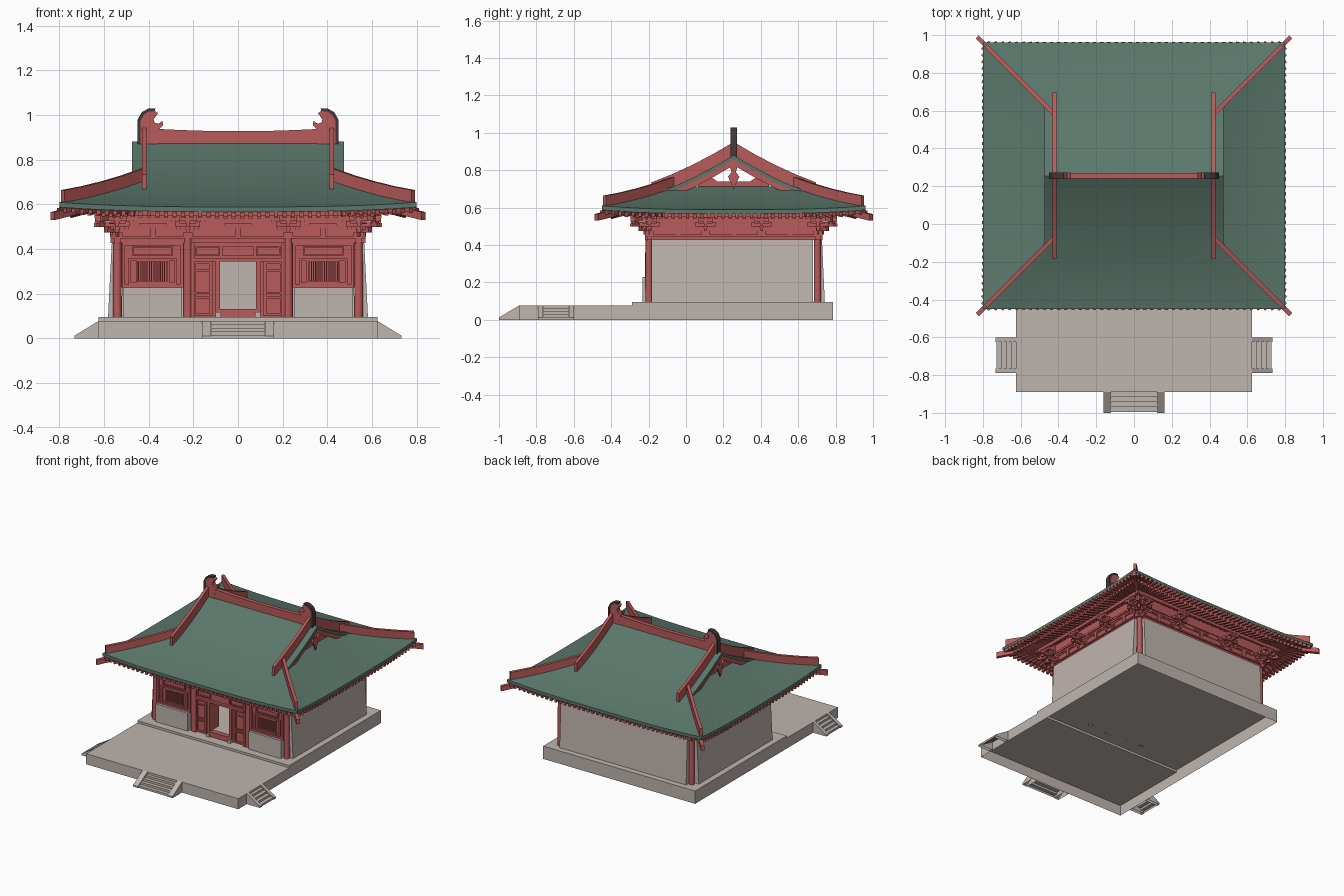
import bpy, bmesh, math
from mathutils import Vector, Matrix

if "Cube" in bpy.data.objects:
    bpy.data.objects.remove(bpy.data.objects["Cube"])

YC = 0.255            # centre of the hall in y
RX, RY = 0.80, 0.705  # half size of the roof at the eaves
GX = 0.475            # half length of the upper roof


def mat(name, c):
    m = bpy.data.materials.new(name)
    m.diffuse_color = (*c, 1)
    m.use_nodes = True
    m.node_tree.nodes["Principled BSDF"].inputs["Base Color"].default_value = m.diffuse_color
    return m


RED = mat("red timber", (0.48, 0.103, 0.10))
GREEN = mat("green tile", (0.105, 0.187, 0.148))
STONE = mat("grey stone", (0.52, 0.46, 0.425))
DARK = mat("dark spine", (0.055, 0.04, 0.04))


def box(bm, x0, x1, y0, y1, z0, z1):
    m = Matrix.Translation(((x0+x1)/2, (y0+y1)/2, (z0+z1)/2)) @ Matrix.Diagonal((x1-x0, y1-y0, z1-z0, 1))
    return bmesh.ops.create_cube(bm, size=1, matrix=m)['verts']


def obox(bm, o, n, u0, u1, v0, v1, z0, z1):
    """Box at o: u runs outward along n, v runs sideways."""
    vs = box(bm, u0, u1, v0, v1, z0, z1)
    bmesh.ops.transform(bm, verts=vs, matrix=Matrix.Translation((*o, 0)) @ Matrix.Rotation(math.atan2(n[1], n[0]), 4, 'Z'))


def bar(bm, pts, w, h):
    """Rectangular bar swept along a path; pts lie on its bottom."""
    rings = []
    d = Vector(pts[-1]) - Vector(pts[0])
    s = Vector((-d.y, d.x, 0)).normalized() * w / 2
    for p in map(Vector, pts):
        up = Vector((0, 0, h))
        rings.append([bm.verts.new(q) for q in (p-s, p+s, p+s+up, p-s+up)])
    for a, b in zip(rings, rings[1:]):
        for i in range(4):
            bm.faces.new((a[i], a[(i+1) % 4], b[(i+1) % 4], b[i]))
    bm.faces.new(rings[0])
    bm.faces.new(rings[-1])


def extr(bm, pts, axis, a0, a1):
    """Extrude a profile along x (points y,z) or along y (points x,z)."""
    f = (lambda p, a: (a, p[0], p[1])) if axis == 'x' else (lambda p, a: (p[0], a, p[1]))
    A, B = ([bm.verts.new(f(p, a)) for p in pts] for a in (a0, a1))
    n = len(pts)
    for i in range(n):
        bm.faces.new((A[i], A[(i+1) % n], B[(i+1) % n], B[i]))
    bm.faces.new(A)
    bm.faces.new(B)


def column(bm, x, y, r, z0, z1):
    bmesh.ops.create_cone(bm, cap_ends=True, segments=16, radius1=r, radius2=r*0.9, depth=z1-z0,
                          matrix=Matrix.Translation((x, y, (z0+z1)/2)))


def finish(bm, name, m, mirror="", dy=YC, hollow=False):
    for ax in mirror:
        g = bmesh.ops.duplicate(bm, geom=bm.verts[:] + bm.edges[:] + bm.faces[:])['geom']
        vs = [v for v in g if isinstance(v, bmesh.types.BMVert)]
        bmesh.ops.scale(bm, verts=vs, vec=(-1, 1, 1) if ax == 'x' else (1, -1, 1))
    bmesh.ops.recalc_face_normals(bm, faces=bm.faces[:])
    if hollow:                              # open underside
        low = [f for f in bm.faces if all(abs(v.co.z) < 1e-5 for v in f.verts)]
        bmesh.ops.delete(bm, geom=low, context='FACES_ONLY')
    bmesh.ops.translate(bm, verts=bm.verts[:], vec=(0, dy, 0))
    me = bpy.data.meshes.new(name)
    bm.to_mesh(me)
    bm.free()
    ob = bpy.data.objects.new(name, me)
    bpy.context.collection.objects.link(ob)
    me.materials.append(m)
    bpy.ops.object.select_all(action='DESELECT')
    ob.select_set(True)
    bpy.context.view_layer.objects.active = ob
    bpy.ops.object.shade_smooth_by_angle(angle=math.radians(30))


def height(d, t):
    lift = 0.021 * min(t, 1)**3 * max(0, 1 - d/0.4)
    return 0.589 + 0.21*d + 0.29*d*d + lift


def roof_z(x, y):
    dx, dy = RX - abs(x), RY - abs(y)
    d = max(min(dx, dy), 0)
    return height(d, abs(x)/(RX-d) if dy <= dx else abs(y)/(RY-d))


# platform with lower terrace, open below
bm = bmesh.new()
extr(bm, [(-0.89, 0), (-0.89, 0.078), (-0.29, 0.078), (-0.29, 0.095), (0.785, 0.095), (0.785, 0)], 'x', -0.625, 0.625)
finish(bm, "platform", STONE, dy=0, hollow=True)


# stairs with sloping cheeks
def stair(name, loc, ang, hw, cw, depth, h=0.078):
    bm = bmesh.new()
    steps = [(0, 0)]
    for i in range(4):
        y = -depth*(1-i/4) + 0.004
        steps += [(y, h*i/5), (y, h*(i+1)/5)]
    extr(bm, steps + [(0, h*4/5)], 'x', -hw+cw, hw-cw)
    for s in (-1, 1):
        extr(bm, [(0, 0), (-depth, 0), (-depth, 0.012), (0, h)], 'x', s*hw, s*(hw-cw))
    bmesh.ops.transform(bm, verts=bm.verts[:], matrix=Matrix.Translation(loc) @ Matrix.Rotation(ang, 4, 'Z'))
    finish(bm, name, STONE, dy=0, hollow=True)


stair("front_stair", (0, -0.89, 0), 0, 0.162, 0.04, 0.11)
stair("right_stair", (0.625, -0.695, 0), math.pi/2, 0.095, 0.025, 0.108)
stair("left_stair", (-0.625, -0.695, 0), -math.pi/2, 0.095, 0.025, 0.108)

# battered side and back walls, sills below the windows
bm = bmesh.new()
for s in (-1, 1):
    extr(bm, [(s*0.53, 0.095), (s*0.582, 0.095), (s*0.565, 0.43), (s*0.53, 0.43)], 'y', -0.44, 0.425)
    box(bm, min(s*0.25, s*0.515), max(s*0.25, s*0.515), -0.488, -0.43, 0.095, 0.228)
    box(bm, s*0.088-0.012, s*0.088+0.012, -0.485, -0.46, 0.095, 0.118)
extr(bm, [(0.43, 0.095), (0.487, 0.095), (0.472, 0.43), (0.43, 0.43)], 'x', -0.52, 0.52)
finish(bm, "masonry_walls", STONE)

# columns
bm = bmesh.new()
for y in (-0.452, 0.448):
    column(bm, 0.54, y, 0.02, 0.095, 0.455)
column(bm, 0.225, -0.452, 0.021, 0.095, 0.455)
finish(bm, "columns", RED, "x")

# tie beams and stacked beams above the walls
bm = bmesh.new()
for z0, z1, t in ((0.428, 0.447, 0.014), (0.447, 0.457, 0.024), (0.457, 0.60, 0.010), (0.497, 0.508, 0.014), (0.53, 0.545, 0.016)):
    for s in (-1, 1):
        box(bm, -0.57, 0.57, s*0.45-t, s*0.45+t, z0, z1)
        box(bm, s*0.54-t, s*0.54+t, -0.475, 0.475, z0, z1)
finish(bm, "wall_beams", RED)


# windows with lattice bars
def frame(bm, x0, x1, z0, z1, w, y0, y1):
    for a in ((x0, x0+w, z0, z1), (x1-w, x1, z0, z1), (x0+w, x1-w, z0, z0+w), (x0+w, x1-w, z1-w, z1)):
        box(bm, a[0], a[1], y0, y1, a[2], a[3])


bm = bmesh.new()
box(bm, 0.24, 0.525, -0.452, -0.442, 0.228, 0.43)
frame(bm, 0.245, 0.52, 0.228, 0.43, 0.014, -0.47, -0.44)
frame(bm, 0.275, 0.49, 0.24, 0.36, 0.010, -0.464, -0.44)
frame(bm, 0.305, 0.455, 0.25, 0.35, 0.006, -0.462, -0.44)
frame(bm, 0.29, 0.475, 0.372, 0.412, 0.007, -0.463, -0.44)
for i in range(17):
    box(bm, 0.311+i*0.0083, 0.315+i*0.0083, -0.459, -0.45, 0.254, 0.346)
finish(bm, "windows", RED, "x")

# doorway: side panels, frame, lintel and opened leaves
bm = bmesh.new()
box(bm, 0.08, 0.21, -0.455, -0.443, 0.095, 0.43)
frame(bm, 0.115, 0.20, 0.10, 0.345, 0.012, -0.465, -0.44)
for z in (0.18, 0.20, 0.30):
    box(bm, 0.12, 0.195, -0.463, -0.44, z, z+0.008)
box(bm, 0.08, 0.10, -0.474, -0.435, 0.095, 0.36)
box(bm, 0.195, 0.21, -0.472, -0.435, 0.095, 0.43)
box(bm, 0, 0.205, -0.455, -0.443, 0.345, 0.43)
box(bm, 0, 0.20, -0.474, -0.435, 0.345, 0.36)
box(bm, 0, 0.09, -0.474, -0.435, 0.095, 0.132)
frame(bm, 0.08, 0.19, 0.37, 0.412, 0.007, -0.464, -0.44)
box(bm, 0, 0.07, -0.462, -0.44, 0.37, 0.412)
box(bm, 0.081, 0.088, -0.44, -0.365, 0.13, 0.345)
finish(bm, "doorway", RED, "x")

# bracket sets
bm = bmesh.new()


def bracket(o, n, k=1.0, cross=True):
    obox(bm, o, n, -0.022, 0.024, -0.022, 0.022, 0.457, 0.474)
    obox(bm, o, n, -0.03, 0.06*k, -0.008, 0.008, 0.474, 0.49)
    obox(bm, o, n, -0.03, 0.105*k, -0.008, 0.008, 0.50, 0.516)
    obox(bm, o, n, -0.03, 0.085*k, -0.008, 0.008, 0.525, 0.555)
    for u in (0.05, 0.09):
        obox(bm, o, n, u*k-0.01, u*k+0.01, -0.011, 0.011, 0.49 if u < 0.06 else 0.516, 0.50 if u < 0.06 else 0.526)
    if cross:
        for u, z, L in ((0, 0.474, 0.05), (0.05, 0.50, 0.055), (0.085, 0.526, 0.04), (0, 0.51, 0.075)):
            obox(bm, o, n, u-0.007, u+0.016, -L, L, z, z+0.014)
            for v in (-L+0.01, 0, L-0.01):
                obox(bm, o, n, u-0.01, u+0.018, v-0.01, v+0.01, z+0.014, z+0.024)


for s in (-1, 1):
    for x in (-0.54, -0.225, 0.225, 0.54):
        bracket((x, s*0.45), (0, s))
    for y in (-0.45, -0.15, 0.15, 0.45):
        bracket((s*0.54, y), (s, 0))
    for q in (-1, 1):
        bracket((s*0.54, q*0.45), (s, q), 1.2, False)
    # simple sets on the wall plane between the columns
    for o, n in [((x, s*0.45), (0, s)) for x in (-0.38, 0, 0.38)] + [((s*0.54, y), (s, 0)) for y in (-0.3, 0, 0.3)]:
        obox(bm, o, n, 0, 0.018, -0.012, 0.012, 0.457, 0.51)
        obox(bm, o, n, 0, 0.018, -0.06, 0.06, 0.505, 0.518)
    # eave purlins
    box(bm, -0.64, 0.64, s*0.535-0.009, s*0.535+0.009, 0.55, 0.577)
    box(bm, s*0.625-0.009, s*0.625+0.009, -0.55, 0.55, 0.55, 0.577)
finish(bm, "bracket_sets", RED)

# rafters in two layers, fanning out at the corners, and corner beams
bm = bmesh.new()


def rafter(p, q):
    p, q = Vector(p), Vector(q)
    for a, b, off in ((0.0, 0.5, 0.044), (0.2, 1.0, 0.062)):
        pts = [p.lerp(q, a + (b-a)*i/2) for i in range(3)]
        bar(bm, [(v.x, v.y, roof_z(v.x, v.y)-off) for v in pts], 0.018, 0.02)


for i in range(12):
    x = 0.019 + i*0.038
    rafter((x, RY+0.004), (x, 0.44))
for i in range(10):
    y = 0.019 + i*0.038
    rafter((RX+0.004, y), (0.53, y))
for i in range(9):
    k = i/8
    rafter((0.475+k*0.30, RY+0.004), (0.46+k*0.10, 0.44+k*0.02))
    rafter((RX+0.004, 0.395+k*0.285), (0.53+k*0.02, 0.375+k*0.09))
bar(bm, [(0.52, 0.425, 0.60), (0.70, 0.605, 0.562), (0.83, 0.735, 0.53)], 0.024, 0.036)
finish(bm, "rafters", RED, "xy")


# roof slopes: front/back reach the ridge, the sides stop below the gables
def slope(name, depth, half, place, n=20, m=14):
    bm = bmesh.new()
    rows = []
    for j in range(m+1):
        d = depth*j/m
        rows.append([bm.verts.new(place(d, half(d)*(2*i/n-1), height(d, abs(2*i/n-1)))) for i in range(n+1)])
    for a, b in zip(rows, rows[1:]):
        for i in range(n):
            bm.faces.new((a[i], a[i+1], b[i+1], b[i]))
    g = bmesh.ops.extrude_face_region(bm, geom=bm.faces[:], use_keep_orig=True)['geom']
    bmesh.ops.translate(bm, verts=[v for v in g if isinstance(v, bmesh.types.BMVert)], vec=(0, 0, -0.022))
    finish(bm, name, GREEN)


for s, a, b in ((-1, "front", "left"), (1, "back", "right")):
    slope(a + "_roof_slope", RY, lambda d: max(RX-d, GX), lambda d, t, z: (t, s*(RY-d), z))
    slope(b + "_roof_slope", 0.385, lambda d: RY-d, lambda d, t, z: (s*(RX-d), t, z))

# hip ridges and sloping gable ridges
bm = bmesh.new()
bar(bm, [(RX-d, RY-d, height(d, 1)-0.008) for d in (0.015, 0.1, 0.19, 0.28, 0.38)], 0.022, 0.06)
finish(bm, "hip_ridges", RED, "xy")
bm = bmesh.new()
bar(bm, [(0.42, y, height(RY-y, 0)-0.005) for y in (0.44, 0.33, 0.22, 0.11, 0.0)], 0.021, 0.075)
finish(bm, "gable_ridges", RED, "xy")

# main ridge with a sagging top
bm = bmesh.new()
top = [(x/10*0.42, 0.928 + 0.014*(x/10)**2) for x in range(-10, 11, 2)]
extr(bm, [(0.42, 0.865), (-0.42, 0.865)] + top, 'y', -0.015, 0.015)
finish(bm, "main_ridge", RED)

# hooked ridge ends and their dark spines
bm = bmesh.new()
extr(bm, [(0.44, 0.865), (0.44, 0.975), (0.425, 1.005), (0.40, 1.02), (0.375, 1.022), (0.358, 1.008),
          (0.368, 0.995), (0.378, 0.98), (0.372, 0.965), (0.355, 0.962), (0.338, 0.975), (0.335, 0.955),
          (0.35, 0.94), (0.36, 0.865)], 'y', -0.0165, 0.0165)
finish(bm, "ridge_ends", RED, "x")
bm = bmesh.new()
extr(bm, [(0.436, 0.868), (0.449, 0.868), (0.449, 0.98), (0.432, 1.012), (0.403, 1.029), (0.37, 1.029),
          (0.373, 1.018), (0.40, 1.016), (0.422, 1.001), (0.436, 0.975)], 'y', -0.018, 0.018)
finish(bm, "ridge_end_spines", DARK, "x")

# gable boards, pendant and open truss
bm = bmesh.new()
bar(bm, [(0.462, y, height(RY-y, 0)-0.054) for y in (0.33, 0.22, 0.11, 0.0)], 0.01, 0.034)
box(bm, 0.392, 0.41, 0, 0.19, 0.70, 0.74)
extr(bm, [(0.08, 0.735), (0.19, 0.735), (0.14, 0.775)], 'x', 0.392, 0.41)
extr(bm, [(0, 0.84), (0.02, 0.82), (0.012, 0.79), (0.03, 0.765), (0.016, 0.735), (0, 0.70)], 'x', 0.452, 0.462)
finish(bm, "gable_trim", RED, "xy")
